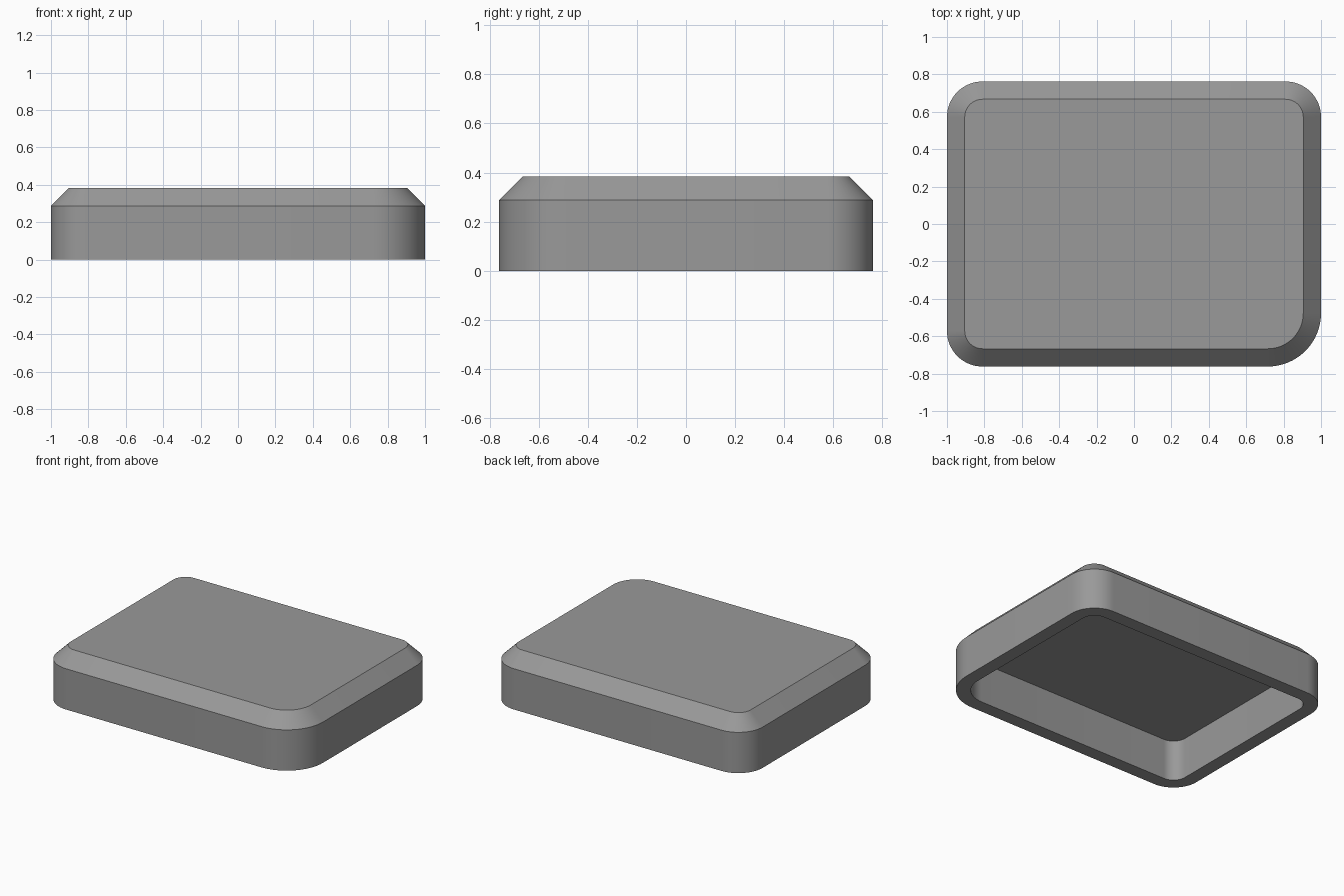
import bpy, bmesh, math

if "Cube" in bpy.data.objects:
    bpy.data.objects.remove(bpy.data.objects["Cube"])

HX, HY = 1.0, 0.762            # half width and depth
SHOULDER, TOP, CEILING = 0.288, 0.383, 0.288
WALL = 0.095                   # wall thickness and chamfer size
SEG = 16                       # steps per rounded corner
# corner signs and radius, counter-clockwise; front right is rounder
CORNERS = [(1, 1, 0.19), (-1, 1, 0.19), (-1, -1, 0.19), (1, -1, 0.285)]

grey = bpy.data.materials.new("grey")
grey.diffuse_color = (0.32, 0.32, 0.32, 1)
grey.use_nodes = True
grey.node_tree.nodes["Principled BSDF"].inputs["Base Color"].default_value = grey.diffuse_color

bm = bmesh.new()


def ring(inset, z):
    """Rounded rectangle of vertices, concentric with the outer outline."""
    verts = []
    for i, (sx, sy, r) in enumerate(CORNERS):
        cx, cy = sx * (HX - r), sy * (HY - r)
        for k in range(SEG + 1):
            a = math.pi / 2 * (i + k / SEG)
            verts.append(bm.verts.new((cx + (r - inset) * math.cos(a),
                                       cy + (r - inset) * math.sin(a), z)))
    return verts


# Cavity ceiling, inner wall, bottom rim, outer wall, chamfer, top
rings = [ring(WALL, CEILING), ring(WALL, 0), ring(0, 0),
         ring(0, SHOULDER), ring(WALL, TOP)]
for a, b in zip(rings, rings[1:]):
    for i in range(len(a)):
        j = (i + 1) % len(a)
        bm.faces.new((a[i], a[j], b[j], b[i]))
bm.faces.new(rings[0][::-1])
bm.faces.new(rings[-1])
bmesh.ops.recalc_face_normals(bm, faces=bm.faces)

mesh = bpy.data.meshes.new("hollow_cap")
bm.to_mesh(mesh)
bm.free()
mesh.materials.append(grey)
cap = bpy.data.objects.new("hollow_cap", mesh)
bpy.context.collection.objects.link(cap)

# Smooth corners, crisp rims
bpy.context.view_layer.objects.active = cap
cap.select_set(True)
bpy.ops.object.shade_smooth_by_angle(angle=math.radians(30))
